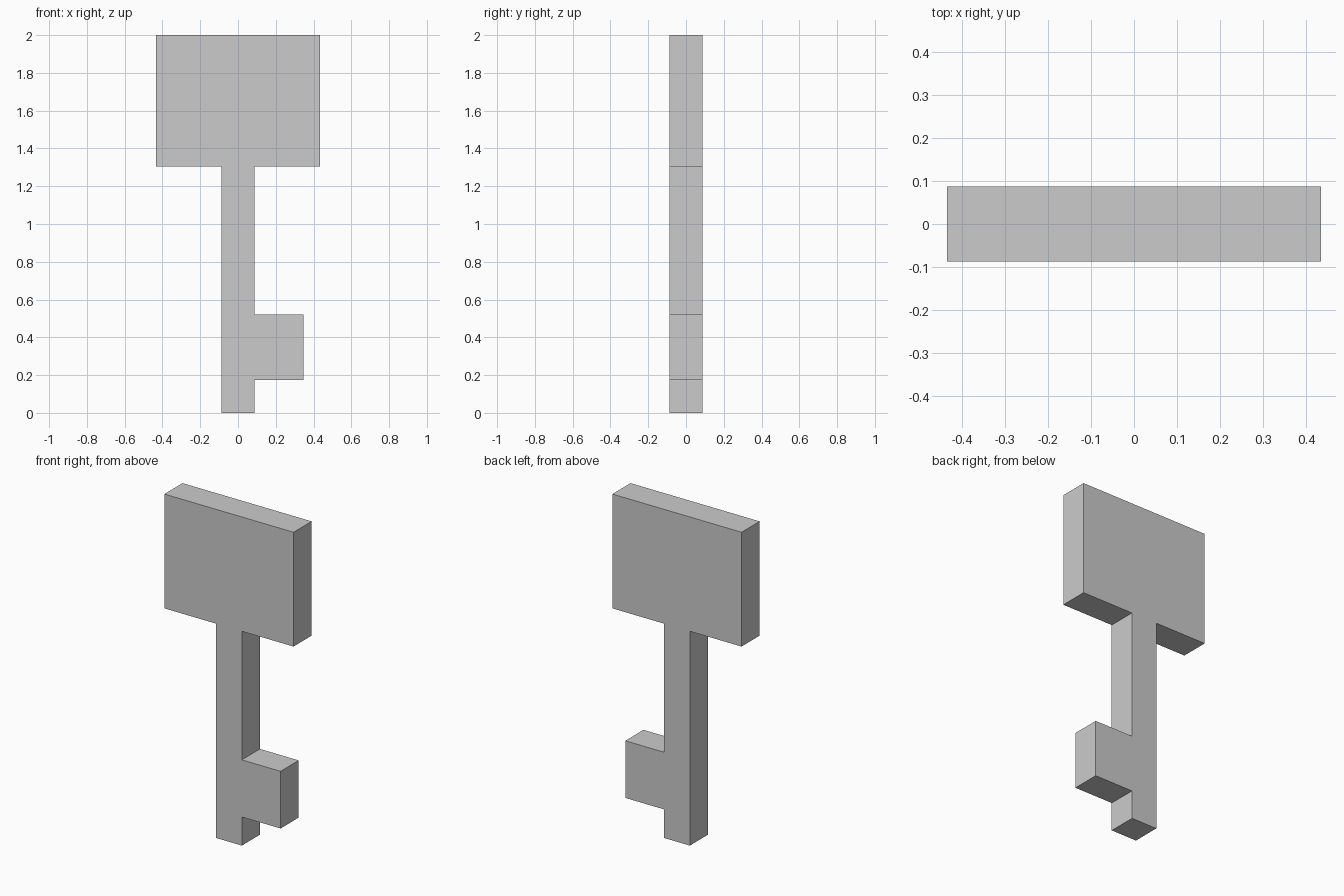
import bpy
import bmesh
from mathutils import Vector

if "Cube" in bpy.data.objects:
    bpy.data.objects.remove(bpy.data.objects["Cube"])

U = 2 / 23          # grid unit: the key is 23 units tall
HALF_DEPTH = U      # and 2 units thick


def extrude_profile(name, points, half_depth):
    """Extrude an x/z outline along y into a closed solid."""
    bm = bmesh.new()
    verts = [bm.verts.new((x * U, -half_depth, z * U)) for x, z in points]
    face = bm.faces.new(verts)
    result = bmesh.ops.extrude_face_region(bm, geom=[face])
    moved = [g for g in result["geom"] if isinstance(g, bmesh.types.BMVert)]
    bmesh.ops.translate(bm, verts=moved, vec=Vector((0, 2 * half_depth, 0)))
    bmesh.ops.recalc_face_normals(bm, faces=bm.faces)
    mesh = bpy.data.meshes.new(name)
    bm.to_mesh(mesh)
    bm.free()
    obj = bpy.data.objects.new(name, mesh)
    bpy.context.collection.objects.link(obj)
    return obj


# Key outline: shaft foot, tooth on the right, shaft, square bow on top
outline = [
    (-1, 0), (1, 0),
    (1, 2), (4, 2), (4, 6), (1, 6),
    (1, 15), (5, 15), (5, 23), (-5, 23), (-5, 15), (-1, 15),
]
extrude_profile("key", outline, HALF_DEPTH)
